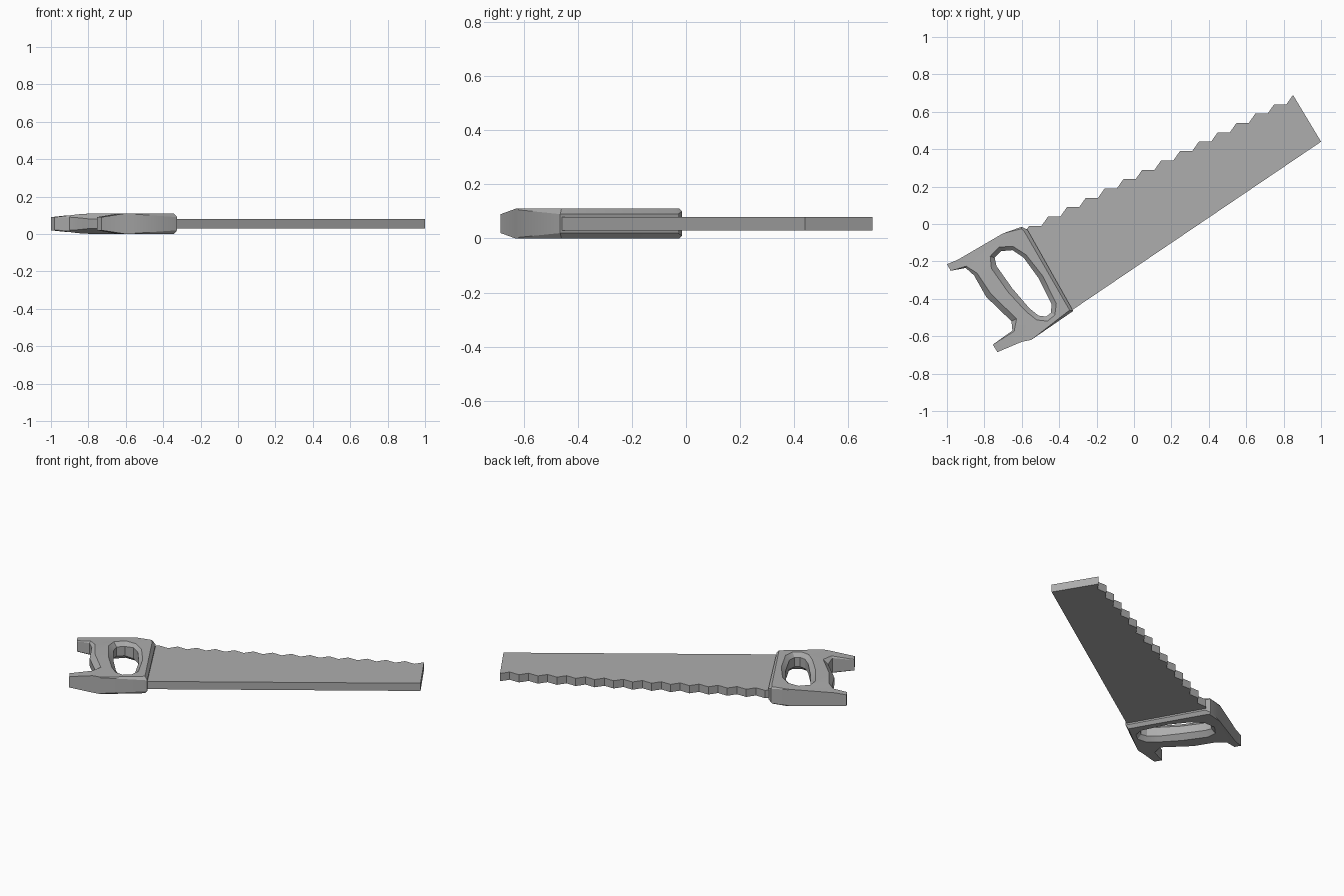
import bpy, bmesh, math
from mathutils import Vector

if "Cube" in bpy.data.objects:
    bpy.data.objects.remove(bpy.data.objects["Cube"], do_unlink=True)

MID = 0.055   # height of the saw's middle plane
FULL = 0.055  # half thickness of the handle

grey = bpy.data.materials.new("grey")
grey.use_nodes = True
colour = (0.42, 0.42, 0.42, 1)
grey.diffuse_color = colour
grey.node_tree.nodes["Principled BSDF"].inputs["Base Color"].default_value = colour


def finish(name, bm):
    bmesh.ops.recalc_face_normals(bm, faces=bm.faces[:])
    mesh = bpy.data.meshes.new(name)
    bm.to_mesh(mesh)
    bm.free()
    obj = bpy.data.objects.new(name, mesh)
    bpy.context.collection.objects.link(obj)
    mesh.materials.append(grey)
    return obj


# Blade: a prism whose upper edge is stepped into teeth
teeth = 14
tip, heel = Vector((0.85, 0.69)), Vector((-0.56, -0.01))
outline = [Vector((-0.36, -0.48)), Vector((1.0, 0.44)), tip]
pitch = (heel - tip) / teeth
for i in range(teeth):
    start = tip + pitch * i
    outline += [start + Vector((-0.035, -0.05)), start + pitch]
outline.append(Vector((-0.6, -0.06)))
bm = bmesh.new()
face = bm.faces.new([bm.verts.new((p.x, p.y, MID - 0.025)) for p in outline])
grown = bmesh.ops.extrude_face_region(bm, geom=[face], use_keep_orig=True)
bmesh.ops.translate(bm, vec=(0, 0, 0.05),
                    verts=[g for g in grown["geom"] if isinstance(g, bmesh.types.BMVert)])
finish("blade", bm)

# Handle points: x, y, chamfer width, half thickness; counter-clockwise outside
outer = [
    (-0.325, -0.465, 0.02, FULL), (-0.57, -0.03, 0.02, FULL),
    (-0.60, -0.015, 0.01, FULL), (-0.70, -0.05, 0, FULL),
    (-0.94, -0.19, 0, 0.042), (-1.0, -0.215, 0, 0.035),
    (-0.98, -0.25, 0, 0.035), (-0.90, -0.235, 0.01, 0.045),
    (-0.855, -0.275, 0.02, 0.052), (-0.79, -0.39, 0.03, FULL),
    (-0.655, -0.52, 0.03, FULL), (-0.65, -0.57, 0.01, FULL),
    (-0.755, -0.645, 0, 0.035), (-0.73, -0.685, 0, 0.035),
    (-0.60, -0.63, 0, FULL), (-0.55, -0.62, 0, FULL),
]
hole = [
    (-0.745, -0.18, 0.025, FULL), (-0.71, -0.145, 0.025, FULL),
    (-0.65, -0.14, 0.02, FULL), (-0.59, -0.18, 0.02, FULL),
    (-0.51, -0.29, 0.025, FULL), (-0.44, -0.43, 0.025, FULL),
    (-0.445, -0.475, 0.025, FULL), (-0.47, -0.495, 0.025, FULL),
    (-0.51, -0.49, 0.025, FULL), (-0.56, -0.45, 0.025, FULL),
    (-0.65, -0.345, 0.03, FULL), (-0.735, -0.225, 0.03, FULL),
]


def area(ring):
    return sum(a[0] * b[1] - b[0] * a[1] for a, b in zip(ring, ring[1:] + ring[:1]))


def inset_point(ring, i, side):
    """Move a ring point into the solid along its corner normal."""
    prev, here, nxt = (Vector(ring[j % len(ring)][:2]) for j in (i - 1, i, i + 1))
    along = (here - prev).normalized() + (nxt - here).normalized()
    normal = Vector((-along.y, along.x)).normalized() * side
    return here + normal * ring[i][2]


bm = bmesh.new()
height = {}
fill_edges = {1: [], -1: []}
for ring, into in ((outer, 1), (hole, -1)):
    side = into * (1 if area(ring) > 0 else -1)
    n = len(ring)
    loops = {}
    for s in (1, -1):
        cap, wall = [], []
        for i, (x, y, chamfer, half) in enumerate(ring):
            p = inset_point(ring, i, side)
            v = bm.verts.new((p.x, p.y, 0))
            height[v] = MID + s * half
            cap.append(v)
            w = bm.verts.new((x, y, 0))
            height[w] = MID + s * (half - max(0.004, chamfer))
            wall.append(w)
        loops[s] = wall
        for i in range(n):
            j = (i + 1) % n
            fill_edges[s].append(bm.edges.new((cap[i], cap[j])))
            bm.faces.new((cap[i], cap[j], wall[j], wall[i]))
    for i in range(n):
        j = (i + 1) % n
        bm.faces.new((loops[1][i], loops[1][j], loops[-1][j], loops[-1][i]))
# Close top and bottom while flat, then lift every point to its height
for s in (1, -1):
    bmesh.ops.triangle_fill(bm, use_beauty=True, edges=fill_edges[s], normal=(0, 0, s))
for v, z in height.items():
    v.co.z = z
handle = finish("handle", bm)

bpy.ops.object.select_all(action="DESELECT")
handle.select_set(True)
bpy.context.view_layer.objects.active = handle
bpy.ops.object.shade_smooth_by_angle(angle=math.radians(30))
